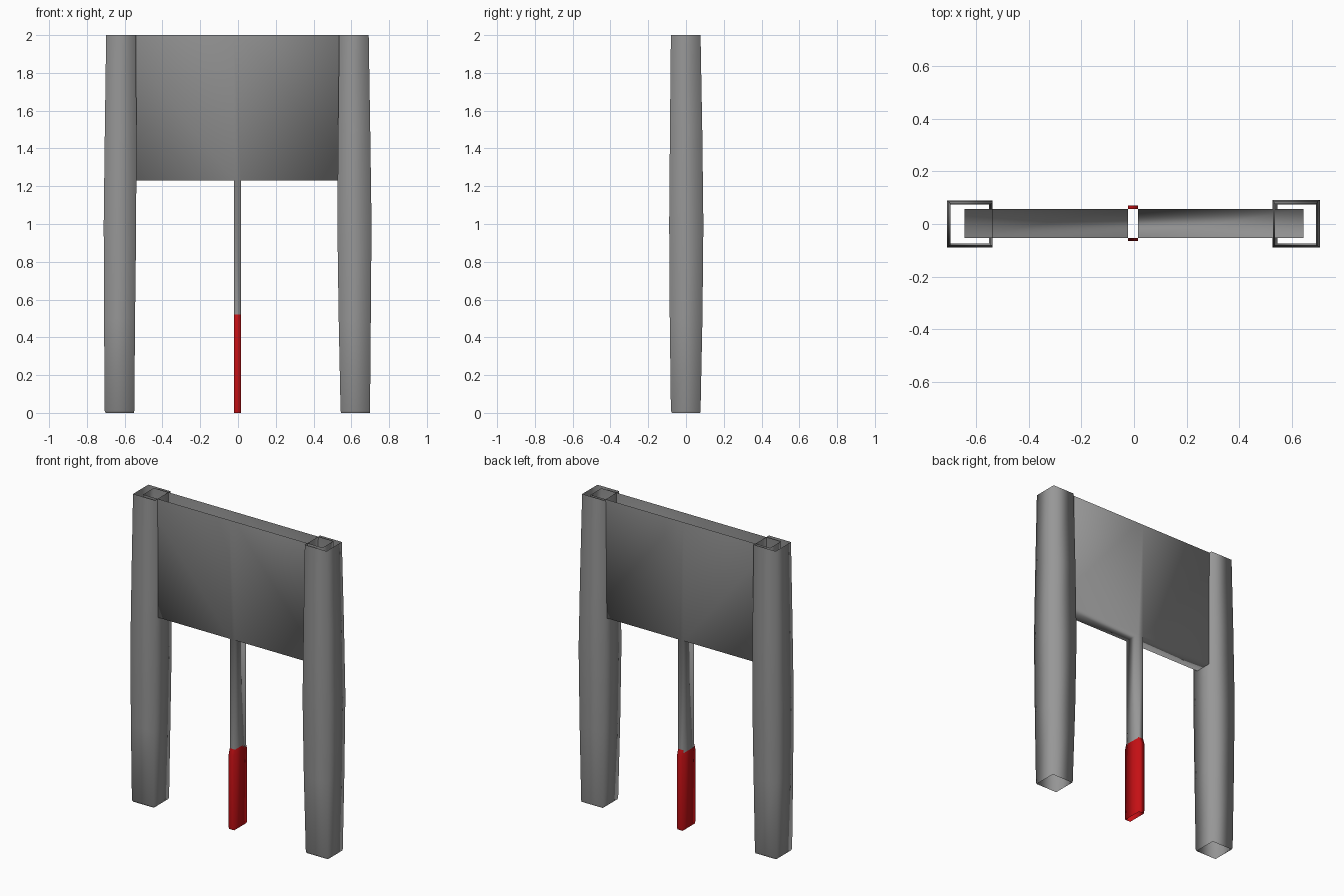
import bpy, bmesh

if "Cube" in bpy.data.objects:
    bpy.data.objects.remove(bpy.data.objects["Cube"])


def material(name, rgb):
    m = bpy.data.materials.new(name)
    m.diffuse_color = (*rgb, 1)
    m.use_nodes = True
    m.node_tree.nodes["Principled BSDF"].inputs["Base Color"].default_value = m.diffuse_color
    return m


GREY = material("grey metal", (0.31, 0.31, 0.31))
RED = material("red grip", (0.55, 0.005, 0.007))


def finish(name, bm, mat):
    bmesh.ops.recalc_face_normals(bm, faces=bm.faces)
    me = bpy.data.meshes.new(name)
    bm.to_mesh(me)
    bm.free()
    me.materials.append(mat)
    for p in me.polygons:
        p.use_smooth = True
    ob = bpy.data.objects.new(name, me)
    bpy.context.collection.objects.link(ob)
    return ob


def open_tube(name, rings, mat):
    """Rectangular tube, open at both ends; rings are (z, x0, x1, y0, y1)."""
    bm = bmesh.new()
    loops = [[bm.verts.new(c) for c in
              ((x0, y0, z), (x1, y0, z), (x1, y1, z), (x0, y1, z))]
             for z, x0, x1, y0, y1 in rings]
    for a, b in zip(loops, loops[1:]):
        for i in range(4):
            j = (i + 1) % 4
            bm.faces.new((a[i], a[j], b[j], b[i]))
    return finish(name, bm, mat)


# Bulging hollow posts
open_tube("left_post", [
    (0.0, -0.700, -0.552, -0.075, 0.075),
    (0.012, -0.706, -0.549, -0.080, 0.077),
    (0.5, -0.709, -0.545, -0.086, 0.085),
    (1.0, -0.711, -0.539, -0.089, 0.090),
    (1.5, -0.705, -0.538, -0.085, 0.085),
    (2.0, -0.698, -0.540, -0.080, 0.077)], GREY)
open_tube("right_post", [
    (0.0, 0.545, 0.698, -0.075, 0.075),
    (0.012, 0.543, 0.699, -0.080, 0.077),
    (0.5, 0.533, 0.703, -0.086, 0.087),
    (1.0, 0.526, 0.707, -0.089, 0.092),
    (1.5, 0.530, 0.700, -0.085, 0.086),
    (2.0, 0.536, 0.692, -0.080, 0.077)], GREY)

# Hollow panel running down into a narrow stem: T outline, open top and bottom
X0, X1, END = -0.022, 0.016, 0.645
Y0, Y1, LOW, STEM = -0.053, 0.058, 1.23, 0.5
outline = [(-END, 2), (-END, LOW), (X0, LOW), (X0, STEM),
           (X1, STEM), (X1, LOW), (END, LOW), (END, 2), (X1, 2), (X0, 2)]
bm = bmesh.new()
front = [bm.verts.new((x, Y0, z)) for x, z in outline]
back = [bm.verts.new((x, Y1, z)) for x, z in outline]
for v in (front, back):
    for ids in ((0, 1, 2, 9), (9, 2, 5, 8), (8, 5, 6, 7), (2, 3, 4, 5)):
        bm.faces.new([v[i] for i in ids])
for i in (0, 1, 2, 4, 5, 6):
    bm.faces.new((front[i], front[i + 1], back[i + 1], back[i]))
finish("panel_and_stem", bm, GREY)

# Red grip around the lower stem, flared at its top
open_tube("stem_grip", [
    (0.0, X0, X1, -0.062, 0.066),
    (0.02, X0, X1, -0.065, 0.070),
    (0.48, X0, X1, -0.065, 0.070),
    (0.52, X0, X1, Y0, Y1)], RED)
